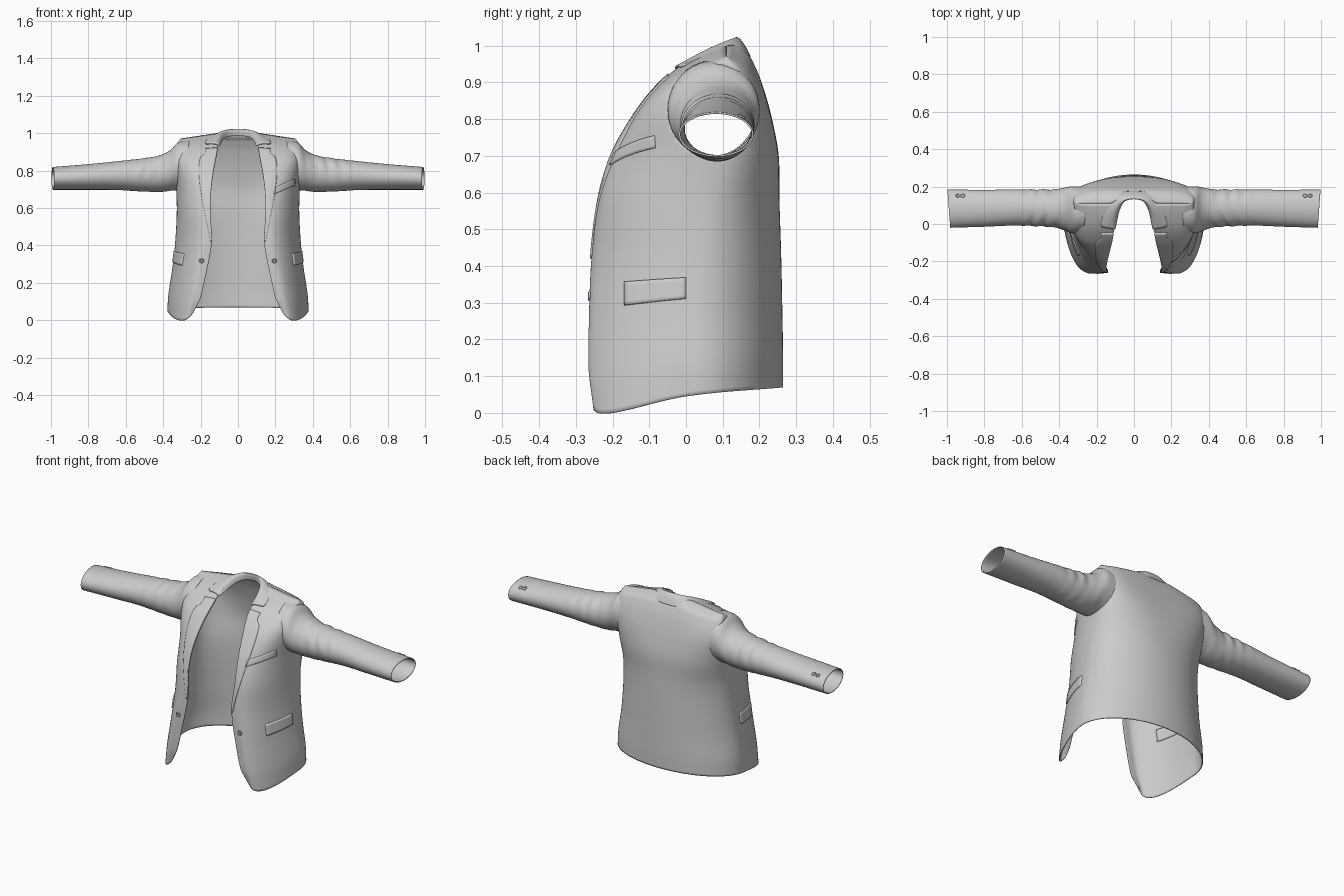
import bpy, bmesh, math

if "Cube" in bpy.data.objects:
    bpy.data.objects.remove(bpy.data.objects["Cube"])

cloth = bpy.data.materials.new("light grey cloth")
cloth.use_nodes = True
GREY = (0.6, 0.6, 0.6, 1)
cloth.diffuse_color = GREY
cloth.node_tree.nodes["Principled BSDF"].inputs["Base Color"].default_value = GREY

# Torso keys: z, front edge x, front y, side x, back y, y of the side line
TORSO = [(0, .237, -.25, .375, .262, .03), (.1, .205, -.262, .37, .262, .03),
         (.25, .17, -.262, .35, .26, .03), (.42, .14, -.255, .333, .257, .04),
         (.58, .148, -.235, .325, .252, .05), (.7, .143, -.2, .328, .25, .07),
         (.8, .13, -.145, .333, .232, .085), (.88, .115, -.085, .333, .21, .095),
         (.94, .105, -.02, .328, .187, .1), (.98, .095, .05, .318, .16, .105),
         (1, .09, .11, .305, .11, .11)]
# Cross-section keys: z, front exponent, back exponent, flat share by the opening
SECTION = [(0, 1.65, 2, .2), (.3, 1.7, 2, .2), (.55, 1.9, 2.1, .1), (.72, 2.2, 2.7, 0),
           (.86, 3.4, 3.8, 0), (1, 3.6, 3.8, 0)]
HEM = [(-.27, 0), (-.2, 0), (0, .045), (.27, .07)]
# Sleeve keys: x, centre y, centre z, y radius, z radius
SLEEVE = [(.28, .075, .827, .122, .131), (.335, .076, .822, .122, .126),
          (.37, .08, .8, .112, .108), (.42, .083, .784, .1, .096),
          (.5, .086, .777, .096, .087), (.65, .088, .773, .094, .074),
          (.8, .084, .766, .096, .066), (1, .082, .758, .1, .058)]
LAPEL = [(.42, .147), (.6, .182), (.78, .208), (.87, .2), (.89, .175), (.92, .175)]


def clamp(v):
    return max(0.0, min(1.0, v))


def lookup(table, t):
    """Smooth (cubic) interpolation of a key table, returned without its key."""
    i = max(0, min(len(table) - 2, sum(row[0] <= t for row in table) - 1))
    a, b = table[i], table[i + 1]
    before, after = table[max(i - 1, 0)], table[min(i + 2, len(table) - 1)]
    h = b[0] - a[0]
    f = clamp((t - a[0]) / h)
    out = []
    for k in range(1, len(a)):
        m0 = (b[k] - before[k]) / (b[0] - before[0]) * h
        m1 = (after[k] - a[k]) / (after[0] - a[0]) * h
        d = b[k] - a[k]
        out.append(a[k] + f * (m0 + f * (3 * d - 2 * m0 - m1 + f * (m0 + m1 - 2 * d))))
    return out


def settle(x, y, z):
    """Shape the sloping hem, the rounded front corner and the shoulder slope."""
    lift = lookup(HEM, y)[0] * clamp(1 - z / .4)
    if y < 0:
        lift += .045 * clamp((.295 - x) / .058) ** 2 * clamp(1 - z / .12)
    drop = .03 * clamp((x - .1) / .2) * clamp((z - .85) / .13)
    return (x, y, z + lift - drop)


def front(s, z):
    """Front panel: s runs from the opening (0) to the side (1)."""
    xe, yf, xs, yb, ym = lookup(TORSO, z)
    n, _, flat = lookup(SECTION, z)
    bend = clamp((s - flat) / (1 - flat))
    return settle(xe + (xs - xe) * clamp(s), ym - (ym - yf) * (1 - bend ** n) ** (1 / n), z)


def front_at_x(x, z):
    xe, yf, xs, yb, ym = lookup(TORSO, z)
    return front((x - xe) / (xs - xe), z)


def front_at_y(y, z):
    xe, yf, xs, yb, ym = lookup(TORSO, z)
    n, _, flat = lookup(SECTION, z)
    return front(flat + (1 - flat) * (1 - clamp((ym - y) / (ym - yf)) ** n) ** (1 / n), z)


def back(a, z):
    """Back panel: a runs from the side (0) to the centre (1)."""
    xe, yf, xs, yb, ym = lookup(TORSO, z)
    n = lookup(SECTION, z)[1]
    ang = a * math.pi / 2
    x = xs * max(0, math.cos(ang)) ** (2 / n)
    y = ym + (yb - ym) * math.sin(ang) ** (2 / n)
    y += .045 * clamp((z - .98) / .02) * max(0, 1 - (x / .12) ** 2)
    return settle(x if a < 1 else 0, y, z)


def sleeve(x, ang):
    yc, zc, ry, rz = lookup(SLEEVE, x)
    # soft folds near the upper arm, weaker underneath
    folds = .045 * math.exp(-((x - .5) / .09) ** 2) * (.65 + .35 * math.sin(ang))
    r = 1 + folds * math.sin(90 * x + 2.5 * math.sin(ang + 1)) * (.7 + .5 * math.sin(3 * ang))
    tilt = -.02 * clamp((.45 - x) / .15) * math.sin(ang)
    cuff = .008 * clamp((x - .85) / .15) * math.cos(ang)
    return (x + tilt + cuff, yc + ry * r * math.cos(ang), zc + rz * r * math.sin(ang))


def finish(ob, angle=50):
    ob.data.materials.append(cloth)
    bpy.ops.object.select_all(action="DESELECT")
    ob.select_set(True)
    bpy.context.view_layer.objects.active = ob
    bpy.ops.object.shade_smooth_by_angle(angle=math.radians(angle))


def sheet(name, rows, thick, mirror=True, edit=None, subdivide=0):
    """Grid of points made into a cloth panel."""
    bm = bmesh.new()
    grid = [[bm.verts.new(p) for p in row] for row in rows]
    for r0, r1 in zip(grid, grid[1:]):
        for q in zip(r0, r0[1:], r1[1:], r1):
            bm.faces.new(q)
    bmesh.ops.remove_doubles(bm, verts=bm.verts, dist=.0002)
    if edit:
        edit(bm)
    bmesh.ops.recalc_face_normals(bm, faces=bm.faces)
    me = bpy.data.meshes.new(name)
    bm.to_mesh(me)
    bm.free()
    ob = bpy.data.objects.new(name, me)
    bpy.context.collection.objects.link(ob)
    finish(ob)
    if mirror:
        ob.modifiers.new("Mirror", "MIRROR").merge_threshold = .001
    if subdivide:
        sub = ob.modifiers.new("Subdivide", "SUBSURF")
        sub.levels = sub.render_levels = subdivide
    solid = ob.modifiers.new("Thickness", "SOLIDIFY")
    solid.thickness, solid.offset = thick, 0


def span(a, b, n):
    return [a + (b - a) * i / n for i in range(n + 1)]


def cut_armhole(bm):
    def ring(p):
        return math.hypot((p.y - .075) / .117, (p.z - .825) / .124)
    hole = [f for f in bm.faces
            if f.calc_center_median().x > .28 and ring(f.calc_center_median()) < 1]
    bmesh.ops.delete(bm, geom=hole, context="FACES")
    for v in bm.verts:
        r = ring(v.co)
        if v.is_boundary and v.co.x > .28 and .85 < r < 1.12:
            v.co.y = .075 + (v.co.y - .075) / r
            v.co.z = .825 + (v.co.z - .825) / r


# Body: both front panels and the back
rows = []
for z in span(0, .9, 70) + span(.91, 1, 16):
    rows.append([front(math.sin(a * math.pi / 2), z) for a in span(0, 1, 36)]
                + [back(a, z) for a in span(0, 1, 40)[1:]])
sheet("jacket_body", rows, .005, edit=cut_armhole)

# Sleeves
sheet("sleeves", [[sleeve(x, a) for a in span(0, 2 * math.pi, 40)]
                  for x in span(.28, .99, 110)], .005)

# Lapels with a notch at the top
rows = []
for z in span(.42, .92, 44):
    xe = lookup(TORSO, z)[0]
    outer = max(lookup(LAPEL, z)[0], xe + .003)
    rows.append([front_at_x(x, z) for x in span(xe, outer, 8)])
sheet("lapels", rows, .014)

# Folded collar: inner stand, fold and outer fall
stand = [(0, .145, .985), (.055, .13, .985), (.085, .07, .968), (.1, -.03, .925)]
fold = [(0, .135, 1.034), (.065, .122, 1.028), (.097, .07, 1), (.108, -.03, .942)]
fall = [(0, .176, .968), (.1, .17, .968), (.145, .1, .994), (.19, -.02, .938)]
mid = [tuple((p + q) / 2 + d for p, q, d in zip(f, o, (0, .004, .006)))
       for f, o in zip(fold, fall)]
sheet("collar", [stand, fold, mid, fall], .006, subdivide=3)

# Hip pocket flaps and the breast pocket
sheet("hip_pocket_flaps", [[front_at_y(y, z + .05 * (y + .08)) for y in span(-.165, 0, 14)]
                           for z in span(.295, .36, 6)], .018)
sheet("breast_pocket", [[front_at_x(x, z + .45 * (x - .19)) for x in span(.19, .3, 10)]
                        for z in span(.672, .706, 4)], .014, mirror=False)


def button(name, p, rot, size=.01):
    bpy.ops.mesh.primitive_torus_add(location=p, rotation=rot, major_radius=size,
                                     minor_radius=size * .35, major_segments=20, minor_segments=8)
    bpy.context.object.name = name
    finish(bpy.context.object)


# Front and cuff buttons
for side, label in ((1, "left"), (-1, "right")):
    x, y, z = front_at_x(.195, .318)
    button(f"{label}_front_button", (side * x, y - .003, z), (math.pi / 2, 0, 0))
    for i, bx in enumerate((.913, .938)):
        x, y, z = sleeve(bx, math.radians(45))
        button(f"{label}_cuff_button_{i + 1}", (side * x, y, z + .003), (-.5, 0, 0), .009)
